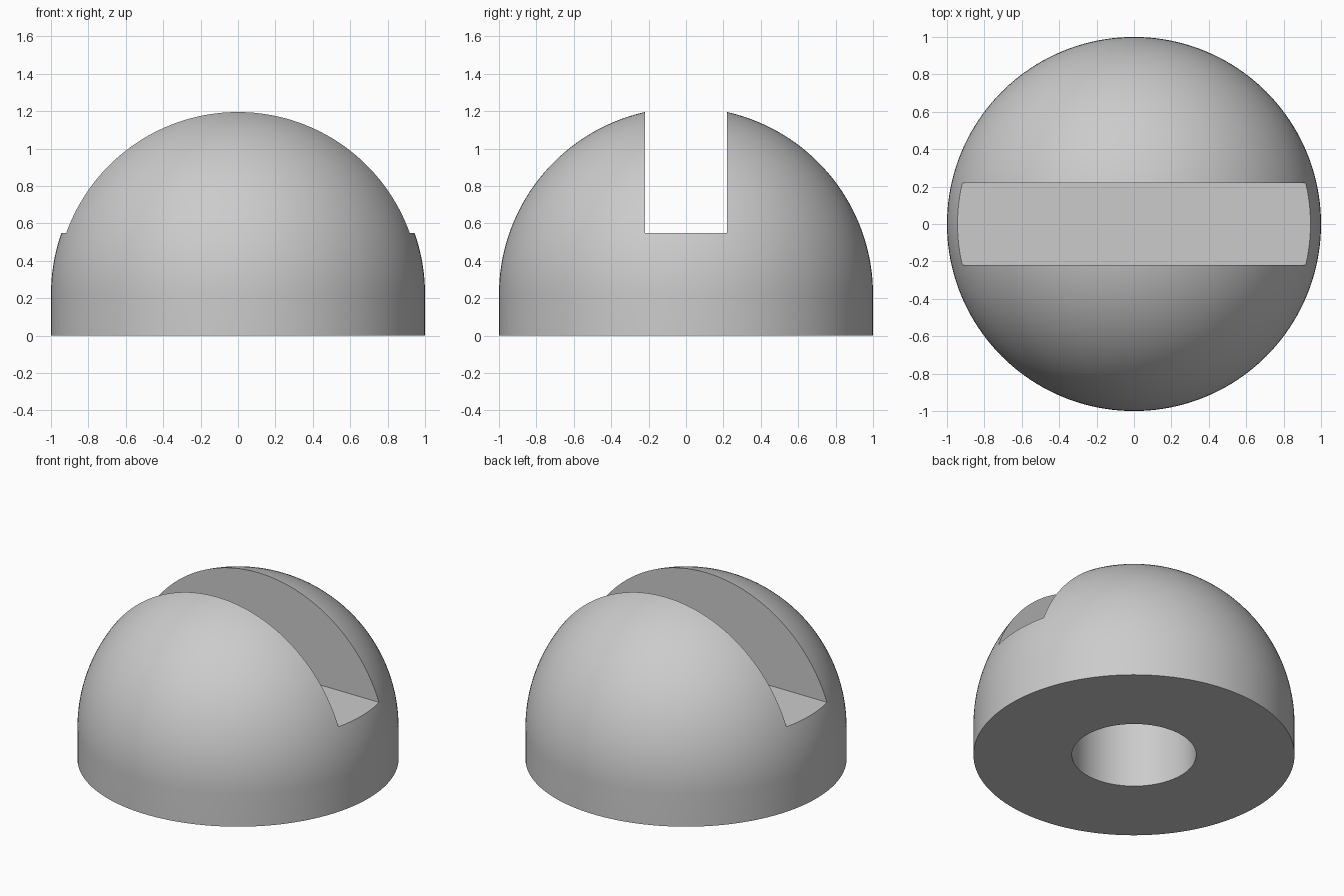
import bpy, bmesh
from math import sin, cos, pi

if "Cube" in bpy.data.objects:
    bpy.data.objects.remove(bpy.data.objects["Cube"])

RADIUS, SKIRT = 1.0, 0.22            # dome radius, height of the straight skirt
SLOT_HALF, SLOT_FLOOR = 0.22, 0.55   # slot across the dome
HOLE_RADIUS, HOLE_DEPTH = 0.387, 0.49
SEGMENTS, RINGS = 160, 40

grey = bpy.data.materials.new("plain grey")
grey.use_nodes = True
grey.diffuse_color = (0.6, 0.6, 0.6, 1)
grey.node_tree.nodes["Principled BSDF"].inputs["Base Color"].default_value = (0.6, 0.6, 0.6, 1)

# Profile from the blind hole, around the skirt and up to the crown
profile = [(0, HOLE_DEPTH), (HOLE_RADIUS, HOLE_DEPTH), (HOLE_RADIUS, 0), (RADIUS, 0)]
profile += [(RADIUS * cos(a), SKIRT + RADIUS * sin(a))
            for a in (pi / 2 * i / RINGS for i in range(RINGS))]
profile.append((0, SKIRT + RADIUS))

# Domed body, turned around the z axis
bm = bmesh.new()
verts = [bm.verts.new((r, 0, z)) for r, z in profile]
edges = [bm.edges.new(pair) for pair in zip(verts, verts[1:])]
bmesh.ops.spin(bm, geom=verts + edges, cent=(0, 0, 0), axis=(0, 0, 1),
               angle=2 * pi, steps=SEGMENTS, use_merge=True)
bmesh.ops.remove_doubles(bm, verts=bm.verts, dist=1e-5)
bmesh.ops.recalc_face_normals(bm, faces=bm.faces)
mesh = bpy.data.meshes.new("domed_body")
bm.to_mesh(mesh)
bm.free()
mesh.materials.append(grey)
body = bpy.data.objects.new("domed_body", mesh)
bpy.context.collection.objects.link(body)

# Slot cutter
bpy.ops.mesh.primitive_cube_add(size=1, location=(0, 0, SLOT_FLOOR + 0.5))
cutter = bpy.context.object
cutter.name = "slot_cutter"
cutter.scale = (3, 2 * SLOT_HALF, 1)
cutter.hide_render = True
cutter.data.materials.append(grey)

# Cut the slot, then drop the cutter
bpy.ops.object.select_all(action="DESELECT")
body.select_set(True)
bpy.context.view_layer.objects.active = body
cut = body.modifiers.new("slot", "BOOLEAN")
cut.operation, cut.solver, cut.object = "DIFFERENCE", "EXACT", cutter
bpy.ops.object.modifier_apply(modifier=cut.name)
bpy.data.objects.remove(cutter)
bpy.ops.object.shade_smooth_by_angle(angle=pi / 6)
